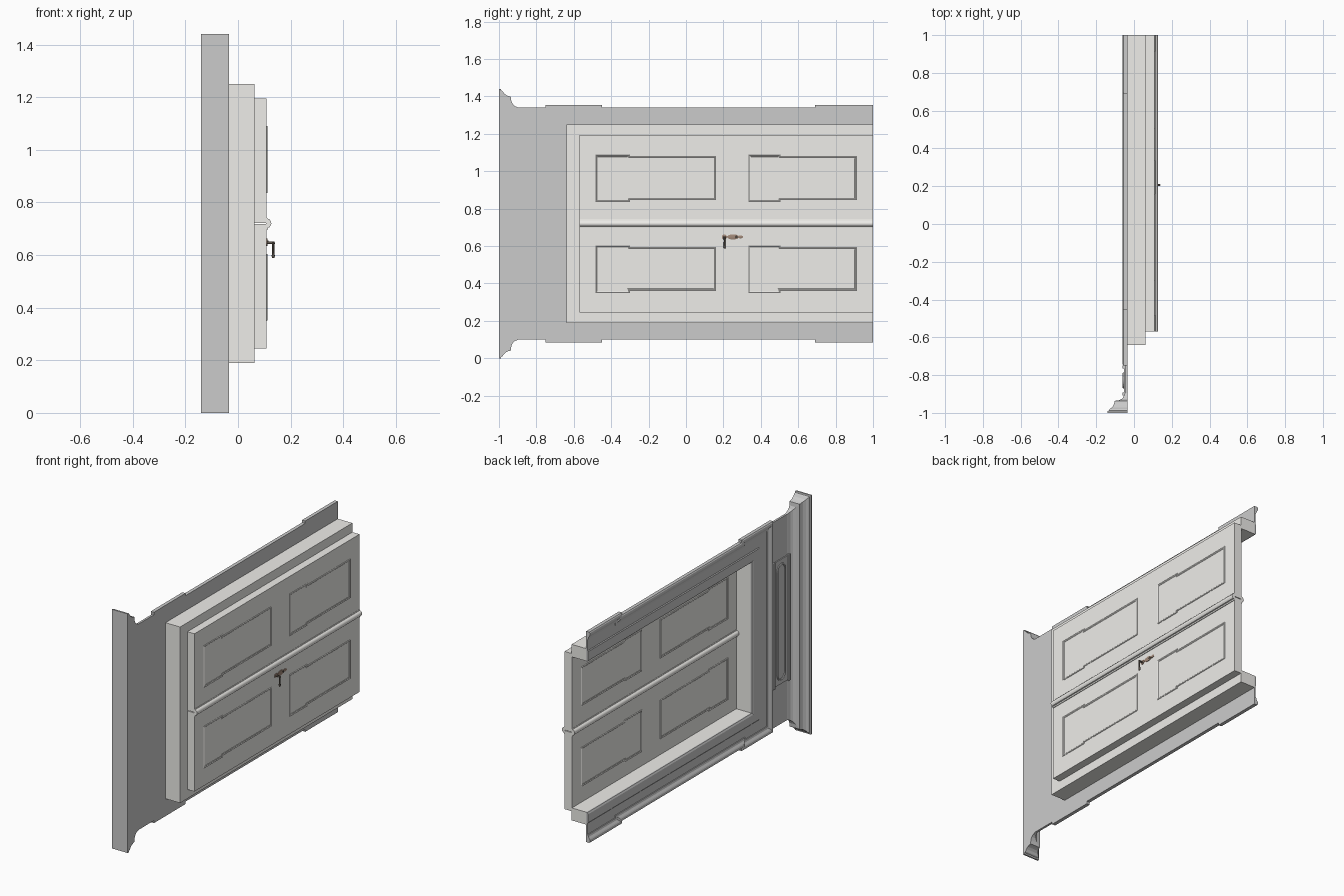
import bpy, bmesh, math
from mathutils import Vector

if "Cube" in bpy.data.objects:
    bpy.data.objects.remove(bpy.data.objects["Cube"])


def material(name, rgb):
    m = bpy.data.materials.new(name)
    m.diffuse_color = (*rgb, 1)
    m.use_nodes = True
    m.node_tree.nodes["Principled BSDF"].inputs["Base Color"].default_value = m.diffuse_color
    return m


PALE = material("pale_paint", (0.86, 0.85, 0.82))
BRASS = material("aged_brass", (0.36, 0.25, 0.19))
DARK = material("dark_metal", (0.12, 0.10, 0.08))


def finish(name, bm, mat=None, smooth=False):
    bmesh.ops.recalc_face_normals(bm, faces=bm.faces)
    me = bpy.data.meshes.new(name)
    bm.to_mesh(me)
    bm.free()
    ob = bpy.data.objects.new(name, me)
    bpy.context.collection.objects.link(ob)
    if mat:
        me.materials.append(mat)
    if smooth:
        bpy.context.view_layer.objects.active = ob
        bpy.ops.object.select_all(action='DESELECT')
        ob.select_set(True)
        bpy.ops.object.shade_smooth_by_angle(angle=math.radians(35))
    return ob


def loft(name, rings, mat=None, closed=False, smooth=False):
    """Skin a list of equal-length closed cross-sections."""
    bm = bmesh.new()
    vs = [[bm.verts.new(p) for p in r] for r in rings]
    n = len(vs[0])
    for i in range(len(vs) if closed else len(vs) - 1):
        a, b = vs[i], vs[(i + 1) % len(vs)]
        for j in range(n):
            k = (j + 1) % n
            bm.faces.new((a[j], a[k], b[k], b[j]))
    if not closed:
        bm.faces.new(vs[0])
        bm.faces.new(vs[-1])
    return finish(name, bm, mat, smooth)


def box(name, x, y, z, mat=None):
    return loft(name, [[(x[0], v, z[0]), (x[1], v, z[0]), (x[1], v, z[1]), (x[0], v, z[1])] for v in y], mat)


def sweep(name, path, profile, mat=None, closed=False, smooth=False):
    """Mitred sweep in the y-z plane; profile is (offset to the left, x)."""
    pts = [Vector(p) for p in path]
    n = len(pts)
    rings = []
    for i, p in enumerate(pts):
        normals = []
        for a, b in ((i - 1, i), (i, i + 1)):
            if closed or (a >= 0 and b < n):
                d = (pts[b % n] - pts[a % n]).normalized()
                normals.append(Vector((-d.y, d.x)))
        m = sum(normals, Vector((0, 0)))
        m = m * (len(normals) / m.length_squared) if len(normals) == 2 else m
        rings.append([(x, p.x + m.x * o, p.y + m.y * o) for o, x in profile])
    return loft(name, rings, mat, closed, smooth)


def u_path(y, low, high):
    return [(1, high), (y, high), (y, low), (1, low)]


MID = 0.72

# architrave: flat inner fasciae and an eared outer moulding
sweep("architrave_fascia", u_path(-0.715, 0.115, 1.325),
      [(0, -0.035), (0, -0.044), (0.085, -0.044), (0.09, -0.048),
       (0.14, -0.048), (0.15, -0.043), (0.15, -0.035)])
half = [(1, 0.635), (0.69, 0.635), (0.69, 0.62), (-0.45, 0.62), (-0.45, 0.635), (-0.75, 0.635)]
ears = [(y, MID + h) for y, h in half] + [(y, MID - h) for y, h in reversed(half)]
sweep("architrave_outer_moulding", ears,
      [(0, -0.035), (0, -0.056), (0.006, -0.06), (0.018, -0.06), (0.024, -0.057),
       (0.034, -0.05), (0.046, -0.047), (0.05, -0.042), (0.05, -0.035)])

# frieze with a projecting tablet and rounded panel moulding
box("frieze", (-0.048, -0.035), (-0.91, -0.72), (0.10, 1.34))
box("frieze_tablet", (-0.054, -0.04), (-0.905, -0.745), (0.345, 1.095))
for y0, y1 in ((-0.908, -0.893), (-0.765, -0.748)):
    box("tablet_fillet", (-0.062, -0.04), (y0, y1), (0.34, 1.10))
oval = []
for k in range(26):
    top = k < 13
    a = math.pi * (k if top else k - 1) / 12
    oval.append((-0.828 + 0.042 * math.cos(a), MID + (0.31 if top else -0.31) + 0.042 * math.sin(a)))
sweep("frieze_oval_moulding", oval,
      [(0, -0.053), (0, -0.058), (0.005, -0.061), (0.01, -0.058), (0.01, -0.053)], closed=True)

# cornice with returned ends
steps = [(-0.895, 0), (-0.902, 0.003), (-0.915, 0.008), (-0.926, 0.018), (-0.934, 0.035),
         (-0.936, 0.058), (-0.950, 0.062), (-0.960, 0.066), (-0.972, 0.076),
         (-0.980, 0.088), (-0.988, 0.092), (-0.99, 0.1), (-1, 0.1)]
loft("cornice", [[(-0.048 - o * 0.92, y, 0.10 - o), (-0.035, y, 0.10 - o),
                  (-0.035, y, 1.34 + o), (-0.048 - o * 0.92, y, 1.34 + o)] for y, o in steps])

# door lining
sweep("door_lining", u_path(-0.64, 0.19, 1.25),
      [(0, -0.035), (0, 0.062), (0.075, 0.062), (0.075, -0.035)], PALE)

# two door leaves with a rounded meeting bead on both faces
for z in ((0.245, 0.718), (0.722, 1.195)):
    box("door_leaf", (0.06, 0.109), (-0.57, 1), z, PALE)
bead = [(0.106, 0.696), (0.113, 0.696), (0.114, 0.704), (0.120, 0.706), (0.125, 0.713), (0.127, 0.720),
        (0.125, 0.729), (0.120, 0.735), (0.113, 0.738), (0.111, 0.742), (0.106, 0.742)]
for side in (1, -1):
    loft("meeting_bead", [[(0.0845 + side * (x - 0.0845), y, z) for x, z in bead] for y in (-0.57, 1)],
         PALE, smooth=True)

# eared panel mouldings, four on each face
rib = [(0, 0.107), (0, 0.111), (0.003, 0.113), (0.006, 0.112), (0.008, 0.1105),
       (0.012, 0.1105), (0.014, 0.107)]
for side in (1, -1):
    prof = [(o, 0.0845 + side * (x - 0.0845)) for o, x in rib]
    for y0, ye, y1 in ((-0.485, -0.30, 0.16), (0.335, 0.505, 0.915)):
        for zc in (0.477, 0.963):
            path = [(y0, zc - 0.127), (ye, zc - 0.127), (ye, zc - 0.118), (y1, zc - 0.118),
                    (y1, zc + 0.118), (ye, zc + 0.118), (ye, zc + 0.127), (y0, zc + 0.127)]
            sweep("panel_moulding", path, prof, PALE, closed=True)


# handle: shaped escutcheon, spindle and hanging lever
def disc(name, y, z, ry, rz, x0, x1, mat, n=20):
    rings = [[(x, y + ry * s * math.cos(2 * math.pi * k / n), z + rz * s * math.sin(2 * math.pi * k / n))
              for k in range(n)] for x, s in ((x0, 1), (x1 - 0.001, 1), (x1, 0.8))]
    return loft(name, rings, mat, smooth=True)


box("escutcheon_bar", (0.107, 0.112), (0.195, 0.305), (0.645, 0.653), BRASS)
for y, ry, rz in ((0.205, 0.014, 0.013), (0.252, 0.032, 0.014), (0.292, 0.012, 0.008)):
    disc("escutcheon_rosette", y, 0.649, ry, rz, 0.107, 0.113, BRASS)
disc("handle_spindle", 0.206, 0.647, 0.005, 0.005, 0.108, 0.135, DARK)
lever = [(0.652, 0.005), (0.645, 0.006), (0.63, 0.004), (0.61, 0.005), (0.595, 0.006), (0.588, 0.004)]
loft("handle_lever", [[(0.134 + r * math.cos(math.pi * k / 5), 0.206 + r * math.sin(math.pi * k / 5), z)
                       for k in range(10)] for z, r in lever], DARK, smooth=True)
disc("keyhole_cover", 0.27, 0.649, 0.006, 0.007, 0.112, 0.116, DARK)
